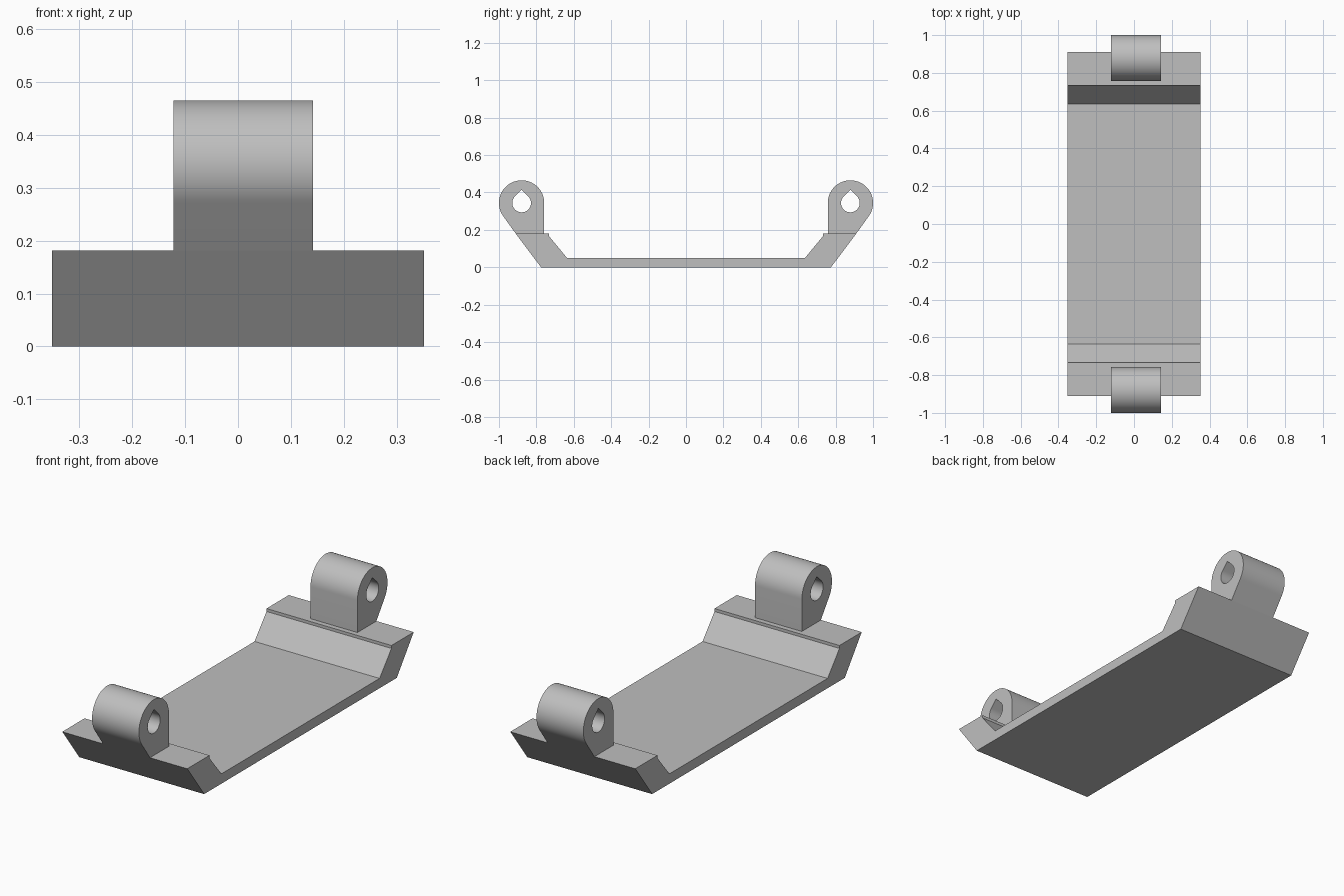
import bpy, bmesh
from math import radians, cos, sin, sqrt

cube = bpy.data.objects.get("Cube")
if cube:
    bpy.data.objects.remove(cube, do_unlink=True)

grey = bpy.data.materials.new("plain_grey")
grey.use_nodes = True
colour = (0.52, 0.52, 0.52, 1)
grey.diffuse_color = colour
grey.node_tree.nodes["Principled BSDF"].inputs["Base Color"].default_value = colour


def extrude_profile(name, points, x0, x1):
    """Extrude a closed (y, z) outline along x."""
    bm = bmesh.new()
    face = bm.faces.new([bm.verts.new((x0, y, z)) for y, z in points])
    new = bmesh.ops.extrude_face_region(bm, geom=[face])["geom"]
    verts = [v for v in new if isinstance(v, bmesh.types.BMVert)]
    bmesh.ops.translate(bm, verts=verts, vec=(x1 - x0, 0, 0))
    bmesh.ops.recalc_face_normals(bm, faces=bm.faces)
    mesh = bpy.data.meshes.new(name)
    bm.to_mesh(mesh)
    bm.free()
    mesh.materials.append(grey)
    obj = bpy.data.objects.new(name, mesh)
    bpy.context.collection.objects.link(obj)
    return obj


def arc(cy, cz, r, start, end, steps, side):
    angles = [radians(start + (end - start) * i / steps) for i in range(steps + 1)]
    return [(side * (cy + r * cos(a)), cz + r * sin(a)) for a in angles]


# Flat tray with flared, lipped ends
TOP = 0.181
half = [(0.775, 0), (0.911, TOP), (0.732, TOP), (0.732, 0.166), (0.636, 0.05)]
extrude_profile("tray", half + [(-y, z) for y, z in reversed(half)], -0.352, 0.352)

# Rounded lugs, each with a teardrop bore
CY, CZ, R, BORE = 0.879, 0.344, 0.121, 0.05
for name, side in (("front_lug", -1), ("back_lug", 1)):
    outline = arc(CY, CZ, R, -36.9, 180, 48, side)
    outline += [(side * (CY - R), TOP), (side * 0.911, TOP)]
    lug = extrude_profile(name, outline, -0.122, 0.142)

    hole = arc(CY, CZ, BORE, 135, 405, 40, side)
    hole.append((side * CY, CZ + BORE * sqrt(2)))
    cutter = extrude_profile(name + "_bore_cutter", hole, -0.3, 0.3)

    # Cut the bore, then keep only the finished lug
    bpy.context.view_layer.objects.active = lug
    cut = lug.modifiers.new("bore", "BOOLEAN")
    cut.object = cutter
    cut.solver = "EXACT"
    bpy.ops.object.modifier_apply(modifier=cut.name)
    bpy.data.objects.remove(cutter, do_unlink=True)

    bpy.ops.object.select_all(action="DESELECT")
    lug.select_set(True)
    bpy.ops.object.shade_smooth_by_angle(angle=radians(30))
